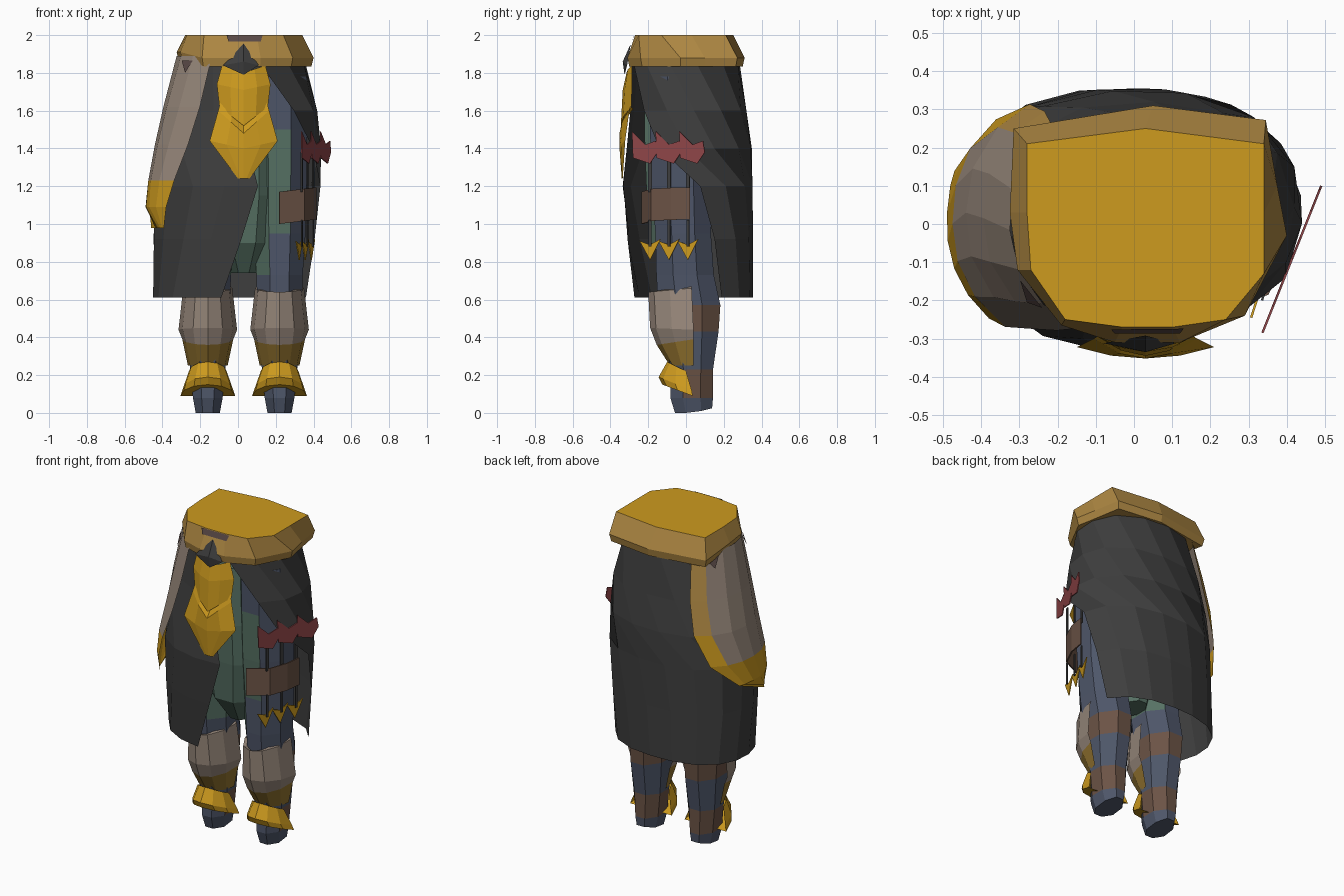
import bpy, bmesh, math

if "Cube" in bpy.data.objects:
    bpy.data.objects.remove(bpy.data.objects["Cube"])

# Flat colours (given as display values, converted to linear)
COLOURS = {
    "gold": (.80, .60, .14), "mustard": (.68, .53, .27), "charcoal": (.25, .25, .25),
    "taupe": (.59, .53, .48), "slate blue": (.31, .34, .41), "moss green": (.34, .44, .39),
    "leather brown": (.42, .33, .28), "dull red": (.56, .28, .29),
    "olive": (.57, .45, .20), "dark umber": (.35, .29, .28)}
NAMES = list(COLOURS)
MATS = []
for n, c in COLOURS.items():
    m = bpy.data.materials.new(n)
    m.diffuse_color = [v ** 2.2 for v in c] + [1]
    m.use_nodes = True
    m.node_tree.nodes["Principled BSDF"].inputs["Base Color"].default_value = m.diffuse_color
    MATS.append(m)


def finish(name, bm, rule):
    """Turn a bmesh into a flat shaded object; rule is a colour or f(centre, normal)."""
    bmesh.ops.recalc_face_normals(bm, faces=bm.faces[:])
    for f in bm.faces:
        f.normal_update()
        col = rule if isinstance(rule, str) else rule(f.calc_center_median(), f.normal)
        f.material_index = NAMES.index(col)
    me = bpy.data.meshes.new(name)
    bm.to_mesh(me)
    bm.free()
    for m in MATS:
        me.materials.append(m)
    ob = bpy.data.objects.new(name, me)
    bpy.context.collection.objects.link(ob)
    return ob


def sheet(name, rows, rule, closed=False, caps=()):
    """Skin a list of point rows; closed rings may be capped (row numbers in caps)."""
    bm = bmesh.new()
    vs = [[bm.verts.new(p) for p in r] for r in rows]
    n = len(rows[0])
    for a, b in zip(vs, vs[1:]):
        for j in range(n if closed else n - 1):
            k = (j + 1) % n
            bm.faces.new((a[j], a[k], b[k], b[j]))
    for c in caps:
        bm.faces.new(vs[c])
    return finish(name, bm, rule)


def oval(deg, x0, x1, y0, y1, p=2.5, front=None):
    """Point on a squared-off oval filling the given box; front = exponent of the front half."""
    c, s = math.cos(math.radians(deg)), math.sin(math.radians(deg))
    if front and s < 0:
        p = front
    r = (abs(c) ** p + abs(s) ** p) ** (-1 / p)
    return (x0 + x1) / 2 + (x1 - x0) / 2 * r * c, (y0 + y1) / 2 + (y1 - y0) / 2 * r * s


# Belt: top outline and wider middle outline, tucked in slightly below, raised on the left
top = [(-.28, .21), (.03, .25), (.34, .21), (.34, .03), (.34, -.13), (.24, -.25),
       (.10, -.27), (-.03, -.27), (-.18, -.25), (-.27, -.12), (-.28, .03)]
mid = [(-.315, .25), (.05, .31), (.345, .272), (.375, .10), (.40, -.03), (.29, -.24),
       (.12, -.31), (-.05, -.31), (-.19, -.265), (-.305, -.12), (-.325, .03)]
sheet("belt", [[(x, y, 2) for x, y in top],
               [(x, y, 1.91 if x < -.3 and y < .2 else 1.88) for x, y in mid],
               [(.03 + (x - .03) * .97, y * .97, 1.875 if x < -.3 and y < .2 else 1.835)
                for x, y in mid]],
      lambda c, n: "gold" if n.z > .9 else "mustard", True, (0, 2))

# Coat: open sheet from left front edge round the back to the right edge
# z, x0, x1, y0, y1, start angle, end angle
COAT = [(1.85, -.30, .36, -.285, .285, -90, -435), (1.6, -.37, .42, -.295, .32, -86, -408),
        (1.4, -.42, .44, -.315, .35, -84, -388), (1.2, -.445, .44, -.338, .355, -76, -349),
        (.92, -.45, .425, -.31, .355, -86, -338), (.61, -.45, .39, -.275, .355, -98, -333)]
N = 12
sheet("coat", [[(*oval(s + (e - s) * j / N, x0, x1, y0, y1, 2.4, 2.15), z) for j in range(N + 1)]
               for z, x0, x1, y0, y1, s, e in COAT], "charcoal")

# Left hip cape lying over the coat, with a mustard and gold border behind
CAPE = [(1.89, -.325, .37, -.30, .30, -117, -231), (1.62, -.395, .42, -.32, .34, -121, -235),
        (1.42, -.44, .44, -.335, .365, -126, -234), (1.23, -.475, .435, -.36, .365, -133, -225),
        (1.09, -.49, .43, -.36, .36, -138, -202), (.98, -.475, .43, -.345, .34, -143, -160)]
cloth, border = [], []
for z, x0, x1, y0, y1, s, e in CAPE:
    w = e + (14 if z > 1.1 else 6)
    cloth.append([(*oval(s + (w - s) * j / 5, x0, x1, y0, y1, 2.4, 2.15), z) for j in range(6)])
    border.append([cloth[-1][-1], (*oval(e, x0, x1, y0, y1, 2.4), z)])
sheet("hip_cape", cloth, lambda c, n: "taupe" if c.z > 1.23 else "gold")
sheet("hip_cape_border", border, lambda c, n: "mustard" if c.z > 1.5 else "gold")

# Dark patches on cape and belt
for nm, a in (("cape_patch_front", -144), ("cape_patch_back", -211)):
    sheet(nm, [[(*oval(a + d, -.327 - g, .38, -.302 - g, .303 + g, 2.4, 2.15), z)
                for d, z, g in ((-8, 1.865, .007), (8, 1.865, .007), (2, 1.80, .024))]],
          "dark umber", True, (0,))
sheet("belt_patch", [[(-.06, -.276, 1.998), (.13, -.274, 1.998),
                      (.12, -.287, 1.965), (-.05, -.287, 1.965)]], "dark umber", True, (0,))

# Front ornament: dark knot and two gold tiers with a centre ridge
bm = bmesh.new()
k = [bm.verts.new(p) for p in ((-.08, -.312, 1.84), (.03, -.325, 1.79), (.11, -.312, 1.84),
                               (.03, -.292, 1.955), (.03, -.335, 1.86))]
for a, b in ((0, 1), (1, 2), (2, 3), (3, 0)):
    bm.faces.new((k[a], k[b], k[4]))
finish("belt_knot", bm, "charcoal")


def tier(name, spec):
    # each row: edge z, half width, edge y, ridge y, ridge drop
    sheet(name, [[(.03 + w * t, ye + (yr - ye) * (1 - t * t), z - d * (1 - abs(t)))
                  for t in (-1, -.5, 0, .5, 1)] for z, w, ye, yr, d in spec], "gold")


tier("ornament_upper", [(1.84, .115, -.285, -.315, .04), (1.74, .142, -.285, -.335, .03),
                        (1.62, .128, -.29, -.345, .10), (1.61, .11, -.28, -.32, .09)])
tier("ornament_lower", [(1.66, .12, -.29, -.32, .14), (1.60, .135, -.30, -.352, .12),
                        (1.44, .18, -.322, -.352, .04), (1.24, .03, -.335, -.34, 0)])

# Legs with back bands, shin guards and ankle cuffs
LEG = [(0, .065, -.06, .14), (.08, .08, -.085, .145), (.23, .095, -.08, .145),
       (.43, .11, -.13, .175), (.57, .12, -.15, .185), (.73, .125, -.16, .15),
       (.95, .145, -.17, .14), (1.2, .15, -.19, .14), (1.5, .155, -.20, .15), (1.78, .15, -.21, .16)]
GUARD = [(.63, .10, .03, -.18, -.06), (.64, .13, .03, -.20, -.02), (.45, .155, .04, -.19, .01),
         (.36, .135, .04, -.155, -.03), (.25, .105, .04, -.085, 0)]
CUFF = [(.27, .10, .0, -.10, .05), (.19, .135, .03, -.145, .07), (.15, .145, .035, -.125, .06)]


def half_shell(name, c, spec, rule, caps=()):
    # rows: z, half width, back y, front y, drop towards the back
    sheet(name, [[(c + w * math.cos(a), yb - (yb - yf) * math.sin(a), z - d * (1 - math.sin(a)))
                  for a in [math.pi * j / 6 for j in range(7)]]
                 for z, w, yb, yf, d in spec], rule, False, caps)


for side, s in (("left", -1), ("right", 1)):
    cx = .03 + s * .19

    def leg_colour(c, n):
        inner = (c.x - cx) * s < (.03 if c.z < 1.5 else -.03)
        if c.z > .73 and (n.x * s < -.4 or (c.z > .95 and inner and n.y < 0)):
            return "moss green"
        if c.y > .0 and (.43 < c.z < .57 or .08 < c.z < .23):
            return "leather brown"
        return "slate blue"

    rings = []
    for z, h, y0, y1 in LEG:
        ring = []
        for j in range(8):
            x, y = oval(22.5 + 45 * j, cx - h, cx + h, y0, y1, 3.2 if z < .9 else 2.3)
            back = max(0, (y - .04) * .25) if z == 0 else 0
            ring.append((x, y, z + back))
        rings.append(ring)
    sheet(side + "_leg", rings, leg_colour, True, (0, len(LEG) - 1))
    half_shell(side + "_shin_guard", cx, GUARD,
               lambda c, n: "taupe" if c.z > .385 else "olive")
    half_shell(side + "_ankle_cuff", cx, CUFF, "gold", (2,))

# Green cloth between the thighs
sheet("inner_cloth", [[(*oval(22.5 + 45 * j, .03 - h, .03 + h, y0, .12), z) for j in range(8)]
                      for z, h, y0 in ((1.75, .11, -.23), (1.4, .20, -.225), (1.15, .205, -.215),
                                       (.90, .16, -.19), (.74, .07, -.08))],
      "moss green", True, (0, 4))


# Hanging charms on the right hip: thin plates standing on slanted lines
def plate(name, colour, a, b, pts):
    ob = sheet(name, [[(a + b * y, y, z) for y, z in pts]], colour, True, (0,))
    mod = ob.modifiers.new("thickness", "SOLIDIFY")
    mod.thickness, mod.offset = .006, 0


for i, y in enumerate((-.215, -.09, .035)):
    plate(f"red_charm_{i}", "dull red", .45, .4,
          [(y + u, z) for u, z in ((-.07, 1.49), (0, 1.42), (.055, 1.44), (.065, 1.38),
                                   (.025, 1.32), (-.065, 1.35))])
    yc = -.19 + i * .10
    plate(f"gold_charm_{i}", "gold", .385, .32,
          [(yc - .055, .91), (yc, .89), (yc + .055, .92), (yc, .81)])
    for nm, w, z1, z0 in (("upper", .01, 1.38, 1.17), ("lower", .007, 1.02, .88)):
        plate(f"{nm}_strap_{i}", "charcoal", .395, .3,
              [(yc - w, z1), (yc + w, z1), (yc + w, z0), (yc - w, z0)])
ob = sheet("leather_tag", [[(x, y, z + (x - .3) * .12) for x, y in
                            ((.22, -.235), (.352, -.185), (.40, -.08), (.415, .02))]
                           for z in (1.18, 1.01)], "leather brown")
ob.modifiers.new("thickness", "SOLIDIFY").thickness = .008
